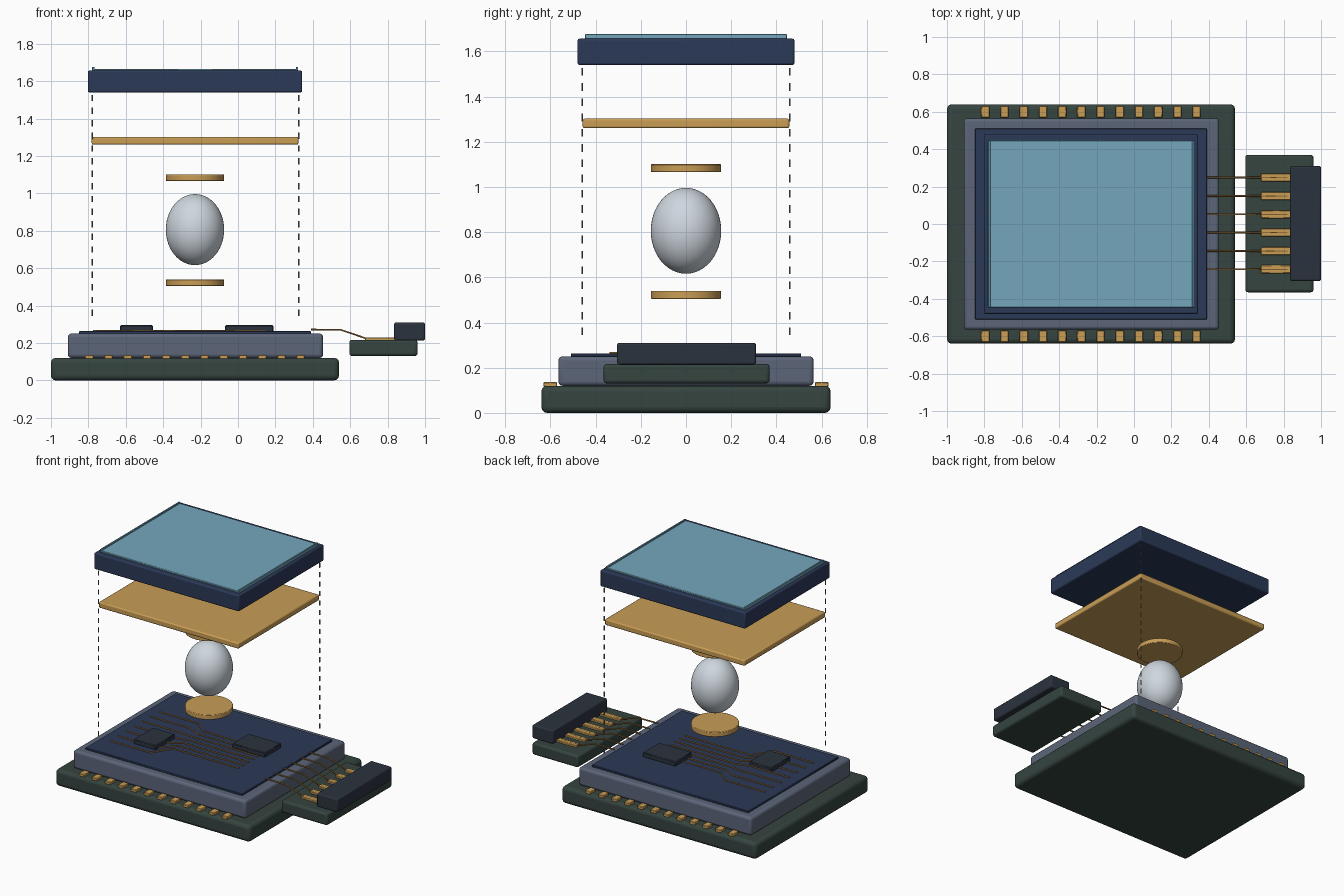
import bpy
from mathutils import Vector

if "Cube" in bpy.data.objects:
    bpy.data.objects.remove(bpy.data.objects["Cube"])


def mat(name, rgb):
    m = bpy.data.materials.new(name)
    m.diffuse_color = [(c / 255) ** 2.2 for c in rgb] + [1]
    m.use_nodes = True
    m.node_tree.nodes["Principled BSDF"].inputs["Base Color"].default_value = m.diffuse_color
    return m


GREEN = mat("board_green", (56, 70, 66))
SLATE = mat("slate", (92, 101, 120))
NAVY = mat("navy", (47, 60, 88))
GOLD = mat("gold", (200, 156, 86))
DARK = mat("charcoal", (47, 54, 64))
GLASS = mat("glass_blue", (115, 166, 188))
SILVER = mat("silver", (205, 214, 222))
WIRE = mat("copper", (150, 112, 62))
GUIDE = mat("guide_grey", (120, 122, 128))


def finish(o, name, m):
    o.name = name
    o.data.materials.clear()
    o.data.materials.append(m)
    return o


def box(name, x, y, z, m, bevel=0.0, seg=3):
    """Box given by its (min, max) range on each axis."""
    bpy.ops.mesh.primitive_cube_add(size=1)
    o = finish(bpy.context.object, name, m)
    for v in o.data.vertices:
        v.co = Vector([(r[0] + r[1]) / 2 + c * (r[1] - r[0]) for c, r in zip(v.co, (x, y, z))])
    if bevel:
        b = o.modifiers.new("bevel", 'BEVEL')
        b.width, b.segments = bevel, seg
        bpy.ops.object.shade_smooth_by_angle()
    return o


def mid(c, w):
    return (c - w / 2, c + w / 2)


def path(name, pts, r, m):
    """Thin round wire along a few points."""
    cu = bpy.data.curves.new(name, 'CURVE')
    cu.dimensions = '3D'
    cu.bevel_depth, cu.bevel_resolution = r, 1
    cu.use_fill_caps = True
    s = cu.splines.new('POLY')
    s.points.add(len(pts) - 1)
    for p, co in zip(s.points, pts):
        p.co = (*co, 1)
    o = bpy.data.objects.new(name, cu)
    bpy.context.collection.objects.link(o)
    return finish(o, name, m)


# Base stack
box("base_board", (-1, 0.54), (-0.64, 0.64), (0, 0.12), GREEN, 0.025)
box("carrier_block", (-0.91, 0.455), (-0.565, 0.565), (0.12, 0.25), SLATE, 0.018)
box("circuit_plate", (-0.85, 0.39), (-0.51, 0.51), (0.248, 0.263), NAVY, 0.003, 1)

# Contact pads along both long edges
for side in (-1, 1):
    for i in range(12):
        box("edge_pad", mid(-0.795 + i * 0.1027, 0.044), mid(side * 0.6, 0.06),
            (0.115, 0.136), GOLD, 0.003, 1)

# Chips and traces on the circuit plate
box("chip_left", (-0.63, -0.455), mid(-0.17, 0.22), (0.26, 0.295), DARK, 0.005, 1)
box("chip_right", (-0.07, 0.19), mid(0.126, 0.185), (0.26, 0.295), DARK, 0.005, 1)
for i in range(7):
    y0, y1 = -0.335 + i * 0.091, -0.2 + i * 0.055
    path("trace", [(-0.775, y0, 0.265), (-0.46, y0, 0.265),
                   (-0.37, y1, 0.265), (0.15, y1, 0.265)], 0.005, WIRE)

# Side connector with pads and bent leads
box("connector_board", (0.595, 0.96), (-0.365, 0.37), (0.13, 0.217), GREEN, 0.015)
box("connector_block", (0.835, 1.0), (-0.305, 0.31), (0.213, 0.31), DARK, 0.01)
for i in range(6):
    y = -0.242 + i * 0.098
    box("connector_pad", (0.68, 0.84), mid(y, 0.043), (0.212, 0.23), GOLD, 0.003, 1)
    path("lead", [(0.39, y, 0.272), (0.55, y, 0.27), (0.68, y, 0.226), (0.82, y, 0.226)],
         0.005, WIRE)

# Floating ball between two discs
for name, z in (("lower_disc", 0.522), ("upper_disc", 1.083)):
    bpy.ops.mesh.primitive_cylinder_add(vertices=48, radius=0.156, depth=0.035,
                                        location=(-0.23, 0, z))
    o = finish(bpy.context.object, name, GOLD)
    b = o.modifiers.new("bevel", 'BEVEL')
    b.width, b.segments = 0.004, 2
    bpy.ops.object.shade_smooth_by_angle()
bpy.ops.mesh.primitive_uv_sphere_add(segments=48, ring_count=24, radius=1,
                                     location=(-0.23, 0, 0.806))
ball = finish(bpy.context.object, "ball", SILVER)
ball.scale = (0.156, 0.156, 0.19)
bpy.ops.object.shade_smooth()

# Gold plate and top panel with glass
box("gold_plate", (-0.782, 0.323), (-0.457, 0.457), (1.26, 1.302), GOLD, 0.008, 2)
box("top_panel", (-0.803, 0.343), (-0.48, 0.48), (1.54, 1.656), NAVY, 0.008, 2)
box("glass", (-0.78, 0.322), (-0.446, 0.446), (1.65, 1.666), GLASS, 0.003, 1)
for x in (-0.774, 0.316):
    box("glass_rail", mid(x, 0.012), (-0.446, 0.446), (1.66, 1.676), GLASS, 0.002, 1)

# Dashed assembly guides at two opposite corners
for x, y in ((-0.78, -0.46), (0.324, 0.46)):
    for i in range(18):
        z = 0.345 + i * 0.0675
        path("guide_dash", [(x, y, z), (x, y, z + 0.034)], 0.004, GUIDE)
